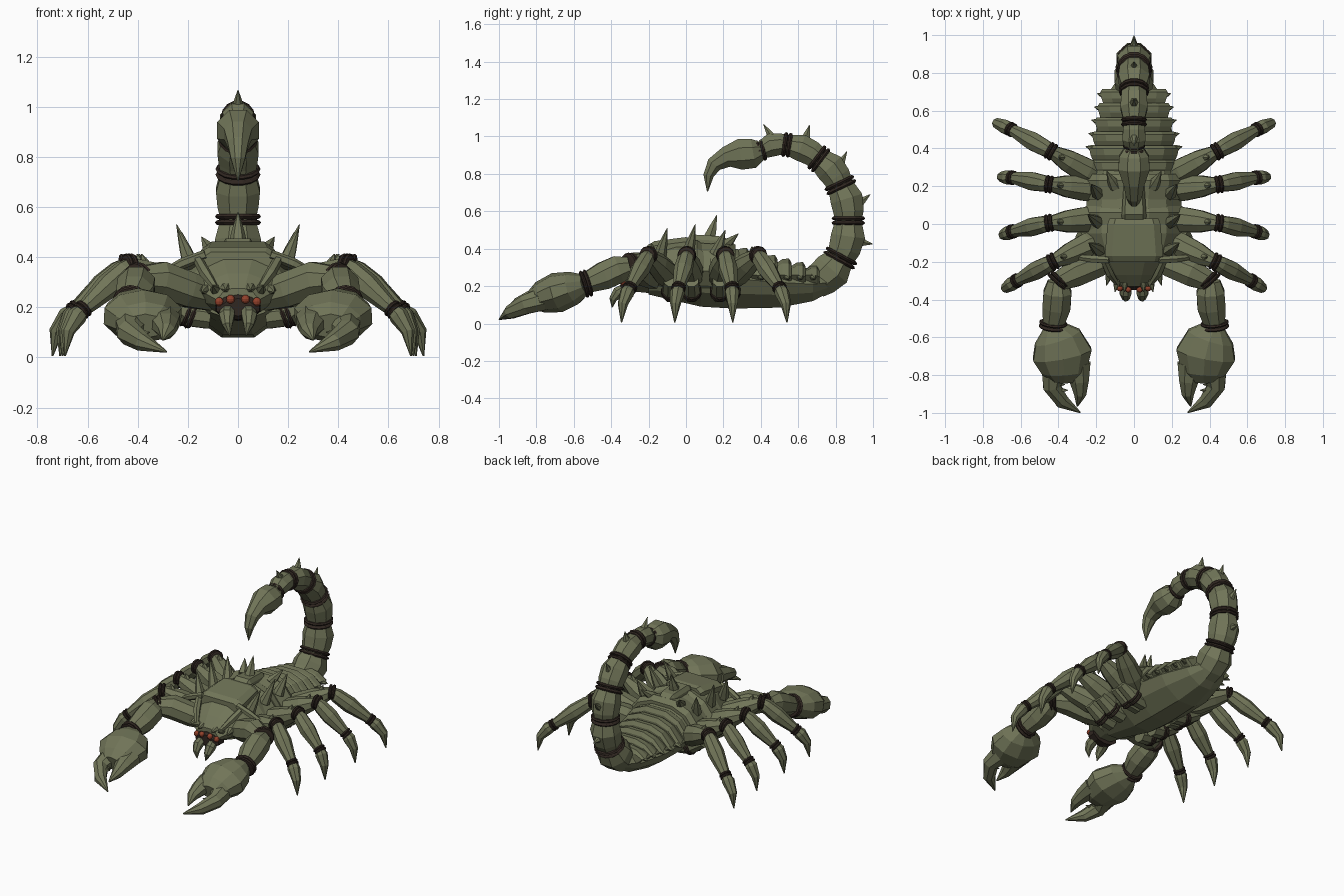
import bpy, bmesh, math
from mathutils import Vector

if "Cube" in bpy.data.objects:
    bpy.data.objects.remove(bpy.data.objects["Cube"])


def colour(name, rgb):
    m = bpy.data.materials.new(name)
    m.diffuse_color = (*rgb, 1)
    m.use_nodes = True
    m.node_tree.nodes["Principled BSDF"].inputs["Base Color"].default_value = m.diffuse_color
    return m


OLIVE = colour("olive_shell", (0.165, 0.178, 0.098))
BROWN = colour("dark_brown_binding", (0.030, 0.020, 0.015))
RED = colour("rust_red_eye", (0.30, 0.055, 0.025))


def loft(name, rings, mat):
    """Skin a list of equal-sized point rings and cap both ends."""
    bm = bmesh.new()
    vs = [[bm.verts.new(p) for p in r] for r in rings]
    n = len(vs[0])
    for a, b in zip(vs, vs[1:]):
        for i in range(n):
            bm.faces.new((a[i], a[(i + 1) % n], b[(i + 1) % n], b[i]))
    bm.faces.new(vs[0])
    bm.faces.new(vs[-1])
    bmesh.ops.recalc_face_normals(bm, faces=bm.faces)
    me = bpy.data.meshes.new(name)
    bm.to_mesh(me)
    bm.free()
    me.materials.append(mat)
    ob = bpy.data.objects.new(name, me)
    bpy.context.collection.objects.link(ob)
    return ob


def tube(name, path, radii, mat=OLIVE, n=8, hint=(0, 0, 1)):
    """Sweep an n-gon along a path; a radius may be a (side, up) pair."""
    pts = [Vector(p) for p in path]
    rings = []
    for i, p in enumerate(pts):
        d = (pts[min(i + 1, len(pts) - 1)] - pts[max(i - 1, 0)]).normalized()
        side = d.cross(Vector(hint)).normalized()
        up = side.cross(d)
        a, b = radii[i] if isinstance(radii[i], tuple) else (radii[i],) * 2
        rings.append([p + side * a * math.cos(t) + up * b * math.sin(t)
                      for t in (2 * math.pi * (k + 0.5) / n for k in range(n))])
    return loft(name, rings, mat)


def spike(name, base, tip, r, n=6):
    hint = (1, 0, 0) if abs(tip[0] - base[0]) < 0.03 else (0, 1, 0)
    b, t = Vector(base), Vector(tip)
    return tube(name, [b, b.lerp(t, 0.45), t], [r, r * 0.65, 0.002], OLIVE, n, hint)


def binding(name, centre, direction, r, hint=(0, 0, 1), width=0.042):
    """Pair of dark cords wrapped around a joint."""
    c, d = Vector(centre), Vector(direction).normalized()
    prof = [(-1, .8), (-.85, 1.06), (-.5, 1.15), (-.15, 1.06), (0, .9),
            (.15, 1.06), (.5, 1.15), (.85, 1.06), (1, .8)]
    return tube(name, [c + d * k * width / 2 for k, _ in prof],
                [r * s for _, s in prof], BROWN, 14, hint)


def hull(name, sections, mat=OLIVE):
    """Faceted body from sections (y, half width, z top, z middle, z bottom)."""
    rings = []
    for y, w, zt, zm, zb in sections:
        half = [(.3 * w, zt), (.68 * w, zt - .28 * (zt - zm)), (w, zm),
                (.8 * w, zm - .5 * (zm - zb)), (.3 * w, zb)]
        rings.append([(x, y, z) for x, z in half] + [(-x, y, z) for x, z in half[::-1]])
    return loft(name, rings, mat)


# Body: carapace, belly and overlapping back bands
hull("carapace", [(.31, .23, .39, .27, .11), (.15, .25, .425, .28, .12),
                  (-.05, .255, .44, .285, .14), (-.17, .21, .415, .285, .16),
                  (-.27, .14, .335, .26, .17), (-.33, .085, .275, .23, .18)])
hull("belly", [(-.2, .13, .26, .2, .155), (.08, .2, .3, .24, .09), (.25, .22, .36, .24, .08),
               (.5, .2, .32, .22, .085), (.68, .145, .29, .21, .12), (.77, .085, .28, .22, .17)])
for i in range(6):
    y, w, zt = .30 + .075 * i, .252 - .015 * i, .405 - .019 * i
    hull("back_band", [(y - .05, w * .9, zt - .03, .26, .19), (y - .01, w * .97, zt - .004, .26, .18),
                       (y + .025, w, zt, .255, .18), (y + .04, w * .95, zt - .025, .25, .19)])
for y, w in ((.2, .275), (.03, .27)):
    hull("shoulder_band", [(y - .07, w * .93, .425, .29, .2), (y + .03, w, .445, .29, .2),
                           (y + .065, w * .95, .42, .28, .2)])


def plate(name, sections):
    loft(name, [[(-w, y, z - .1), (-w, y, z - .025), (-.75 * w, y, z), (.75 * w, y, z),
                 (w, y, z - .025), (w, y, z - .1)] for y, w, z in sections], OLIVE)


plate("head_plate", [(-.2, .145, .42), (-.17, .155, .44), (.0, .14, .462), (.03, .13, .455)])
plate("back_ridge", [(.02, .065, .455), (.05, .065, .475), (.2, .055, .465), (.25, .045, .43)])
spike("centre_spike", (0, .12, .44), (0, .165, .58), .04)

# Face: dark mouth, four eyes, fangs
tube("mouth", [(0, -.28, .2), (0, -.335, .2), (0, -.35, .2)],
     [(.095, .055), (.09, .05), (.065, .035)], BROWN, 10)
for s in (1, -1):
    for x, z in ((.03, .232), (.075, .222)):
        bpy.ops.mesh.primitive_uv_sphere_add(segments=10, ring_count=6, radius=.018,
                                             location=(s * x, -.35 + x * .15, z))
        eye = bpy.context.object
        eye.name = "eye"
        eye.data.materials.append(RED)
    tube("fang", [(s * .04, -.32, .19), (s * .045, -.365, .165), (s * .042, -.39, .13),
                  (s * .032, -.395, .085)], [.03, .033, .022, .002], hint=(1, 0, 0))
    tube("brow_ridge", [(s * .16, -.19, .39), (s * .13, -.26, .335), (s * .085, -.325, .27)],
         [.02, .023, .012], n=6)
    tube("shoulder_bar", [(s * .13, -.19, .41), (s * .22, -.185, .375), (s * .3, -.175, .335)],
         [.02, .022, .015], n=6)
    for b, t in (((.09, -.3, .27), (.10, -.36, .285)), ((.13, -.26, .27), (.145, -.325, .26)),
                 ((.05, -.31, .275), (.05, -.36, .27))):
        spike("face_spike", (s * b[0], *b[1:]), (s * t[0], *t[1:]), .022)
    # Back spikes
    for b, t in (((.185, -.14, .36), (.24, -.10, .51)), ((.19, .01, .37), (.245, .05, .53)),
                 ((.19, .16, .37), (.225, .21, .5)), ((.1, .2, .41), (.145, .28, .48))):
        spike("back_spike", (s * b[0], *b[1:]), (s * t[0], *t[1:]), .036)
    for i in range(5):
        y, x = .40 + .07 * i, .215 - .015 * i
        spike("flank_spike", (s * x, y, .25), (s * (x + .04), y + .01, .24), .02)

# Walking legs: hip, knee, ankle and tip ground positions
LEGS = [((.18, .24), (.44, .385), (.65, .5), (.74, .54)),
        ((.18, .18), (.45, .21), (.645, .245), (.71, .25)),
        ((.18, .03), (.45, .005), (.645, -.04), (.70, -.06)),
        ((.17, -.08), (.43, -.2), (.62, -.3), (.69, -.345))]
for s in (1, -1):
    for h, k, a, t in LEGS:
        hip, knee, ankle, tip = (Vector((s * p[0], p[1], z))
                                 for p, z in ((h, .24), (k, .365), (a, .19), (t, .005)))
        tube("thigh", [hip, hip.lerp(knee, .3), hip.lerp(knee, .65), knee],
             [.06, .072, .062, .036])
        tube("shin", [knee, knee.lerp(ankle, .12), knee.lerp(ankle, .45), ankle],
             [.034, .046, .052, .03])
        bulge = Vector(((tip.x - ankle.x) * .3, (tip.y - ankle.y) * .3, .03))
        tube("foot_claw", [ankle, ankle.lerp(tip, .2) + bulge * .4,
                           ankle.lerp(tip, .6) + bulge * .8, tip], [.03, .04, .028, .003])
        binding("knee_binding", knee, (ankle - hip), .043)
        binding("ankle_binding", ankle, (ankle - knee), .034, width=.036)
        # Hip joint under the body and a small stud on the thigh
        foot = Vector((s * (h[0] + .02), h[1], .17))
        tube("hip_joint", [foot - Vector((s * .08, 0, .01)), foot, foot + Vector((s * .1, 0, .06))],
             [.05, .05, .04])
        binding("hip_binding", foot, (s, 0, .4), .047)
        m = hip.lerp(knee, .78) + Vector((0, 0, .04))
        spike("thigh_stud", m, m + Vector((s * .012, 0, .035)), .02)

    # Pincer arm
    def mx(pts):
        return [(s * x, y, z) for x, y, z in pts]

    tube("upper_arm", mx([(.1, -.17, .24), (.2, -.215, .27), (.31, -.26, .31), (.4, -.305, .31)]),
         [.06, .075, .078, .055])
    binding("elbow_binding", (s * .4, -.3, .31), (s * .7, -.75, 0), .06)
    tube("forearm", mx([(.405, -.3, .305), (.405, -.36, .29), (.41, -.44, .255), (.43, -.55, .21)]),
         [.055, .08, .08, .055])
    binding("wrist_binding", (s * .428, -.535, .213), (s * .1, -1, -.3), .066)
    tube("claw_palm", mx([(.43, -.54, .21), (.405, -.6, .19), (.38, -.69, .165),
                          (.37, -.78, .14), (.37, -.83, .125)]),
         [(.055, .055), (.13, .09), (.165, .108), (.125, .085), (.075, .05)], n=10)
    tube("outer_pincer", mx([(.42, -.77, .13), (.435, -.86, .1), (.38, -.94, .06), (.285, -.998, .022)]),
         [(.075, .065), (.05, .055), (.04, .038), .004])
    tube("inner_pincer", mx([(.3, -.74, .15), (.29, -.83, .13), (.285, -.9, .105), (.3, -.965, .07)]),
         [(.075, .06), (.055, .05), (.035, .035), .004])
    for x, y, dx in ((.395, -.85, -.03), (.38, -.88, -.03), (.335, -.85, .025), (.325, -.89, .025)):
        spike("pincer_tooth", (s * x, y, .1), (s * (x + dx), y, .1), .012, 5)

# Tail: bulging segments between bound joints in the centre plane (y, z)
JOINTS = [(.69, .22), (.825, .35), (.868, .55), (.825, .74), (.71, .88), (.54, .955), (.4, .925)]
SIZES = [.10, .085, .08, .078, .07, .06, .052]
X = (1, 0, 0)
P = [Vector((0, *j)) for j in JOINTS]
for i in range(6):
    a, b = P[i], P[i + 1]
    d = b - a
    out = Vector((0, d.z, -d.y)).normalized()
    r = (SIZES[i] + SIZES[i + 1]) / 2
    tube("tail_segment", [a, a.lerp(b, .25) + out * .012, a.lerp(b, .6) + out * .016, b],
         [SIZES[i] * .95, r * 1.12, r * 1.2, SIZES[i + 1] * .95], hint=X)
    nxt = P[i + 2] if i < 5 else Vector((0, .3, .9))
    binding("tail_binding", b, nxt - a, SIZES[i + 1], X, .05)
for (by, bz), (ty, tz) in (((.91, .44), (.998, .425)), ((.91, .63), (.985, .69)),
                           ((.81, .82), (.86, .92)), ((.635, .97), (.66, 1.06)),
                           ((.475, .97), (.415, 1.065))):
    spike("tail_spike", (0, by, bz), (0, ty, tz), .032)

# Stinger bulb and hooked barb
tube("stinger", [(0, .41, .925), (0, .36, .91), (0, .29, .905), (0, .215, .89), (0, .15, .85),
                 (0, .12, .79), (0, .115, .705)],
     [.05, .085, .09, .06, .045, .03, .003], hint=X)
